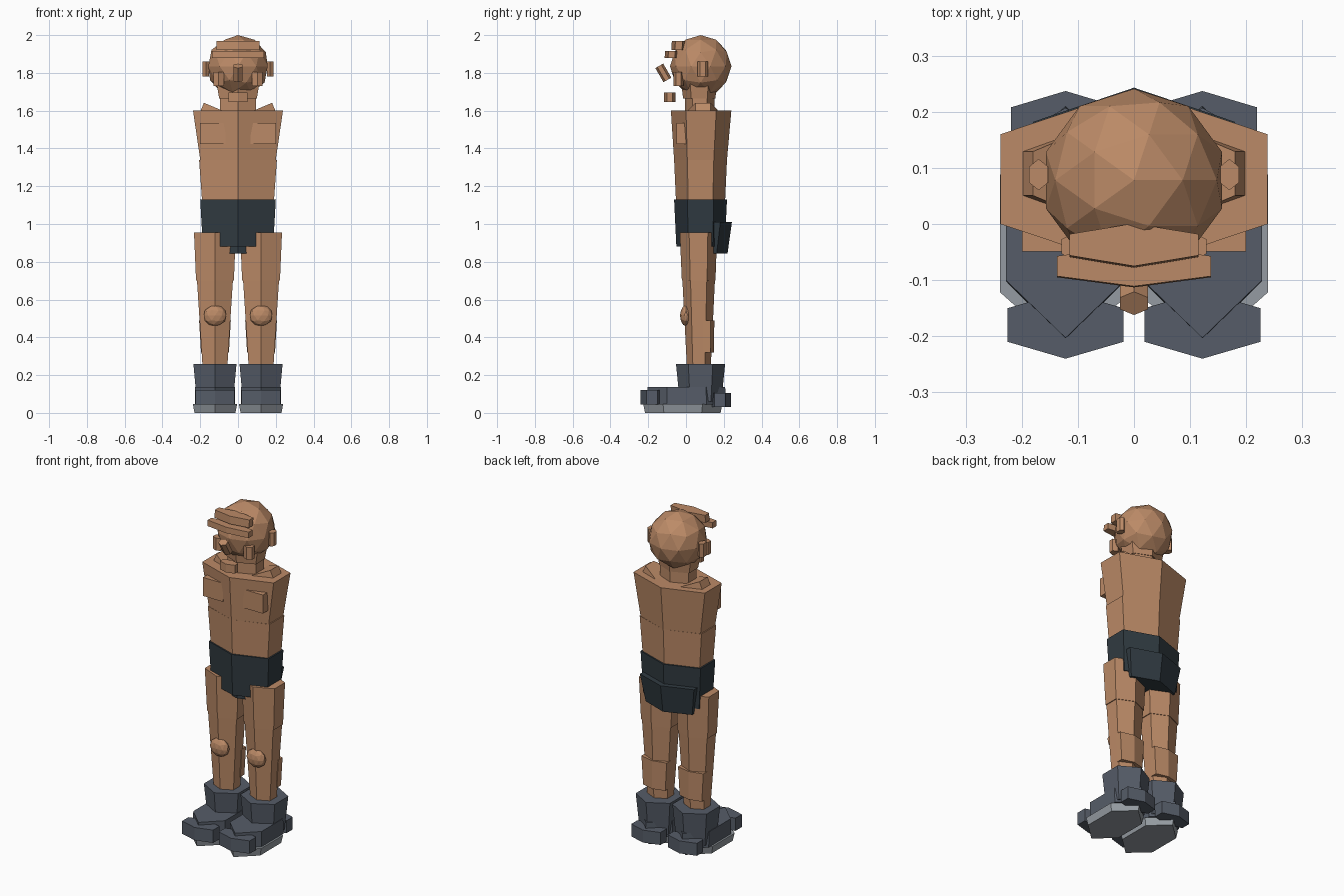
import bpy, bmesh, math
from mathutils import Matrix, Vector

if "Cube" in bpy.data.objects:
    bpy.data.objects.remove(bpy.data.objects["Cube"])


def material(name, rgb):
    m = bpy.data.materials.new(name)
    m.diffuse_color = (*rgb, 1)
    m.use_nodes = True
    m.node_tree.nodes["Principled BSDF"].inputs["Base Color"].default_value = m.diffuse_color
    return m


SKIN = material("tan skin", (0.50, 0.255, 0.135))
SHORTS = material("dark shorts", (0.030, 0.043, 0.053))
BOOT = material("slate boot", (0.092, 0.108, 0.138))
SOLE = material("grey sole", (0.30, 0.33, 0.36))


def finish(bm, name, mat):
    bmesh.ops.recalc_face_normals(bm, faces=bm.faces)
    me = bpy.data.meshes.new(name)
    bm.to_mesh(me)
    bm.free()
    me.materials.append(mat)
    ob = bpy.data.objects.new(name, me)
    bpy.context.collection.objects.link(ob)
    return ob


def hexa(name, mat, z0, z1, low, high, x=0, tilt=None):
    """Hexagonal prism, points toward +-y; low/high = (half width, depth radius, centre y)."""
    bm = bmesh.new()
    rings = []
    for z, (w, r, cy) in ((z0, low), (z1, high)):
        rings.append([bm.verts.new((x + w * sx, cy + r * sy, z)) for sx, sy in
                      ((0, -1), (1, -.5), (1, .5), (0, 1), (-1, .5), (-1, -.5))])
    a, b = rings
    bm.faces.new(a[::-1])
    bm.faces.new(b)
    for i in range(6):
        j = (i + 1) % 6
        bm.faces.new((a[i], a[j], b[j], b[i]))
    if tilt:
        axis, deg = tilt
        c = Vector((x, (low[2] + high[2]) / 2, (z0 + z1) / 2))
        bmesh.ops.rotate(bm, verts=bm.verts, cent=c,
                         matrix=Matrix.Rotation(math.radians(deg), 3, axis))
    return finish(bm, name, mat)


def ball(name, mat, centre, radii):
    bm = bmesh.new()
    bmesh.ops.create_icosphere(bm, subdivisions=2, radius=1)
    bmesh.ops.scale(bm, vec=radii, verts=bm.verts)
    bmesh.ops.translate(bm, vec=centre, verts=bm.verts)
    return finish(bm, name, mat)


def box(name, mat, centre, size):
    bm = bmesh.new()
    bmesh.ops.create_cube(bm, size=1)
    bmesh.ops.scale(bm, vec=size, verts=bm.verts)
    bmesh.ops.translate(bm, vec=centre, verts=bm.verts)
    return finish(bm, name, mat)


# Torso and shorts
hexa("chest", SKIN, 1.34, 1.60, (.200, .140, .077), (.238, .160, .080))
hexa("abdomen", SKIN, 1.12, 1.34, (.190, .130, .077), (.206, .140, .077))
hexa("shorts", SHORTS, .88, 1.13, (.186, .128, .077), (.200, .140, .077))
hexa("seat_of_shorts", SHORTS, .845, 1.01, (.155, .115, .105), (.180, .122, .121))

# Head
hexa("neck", SKIN, 1.58, 1.74, (.095, .078, .073), (.095, .078, .073))
hexa("jaw", SKIN, 1.665, 1.74, (.100, .085, .070), (.112, .095, .070))
ball("head", SKIN, (0, .078, 1.835), (.165, .163, .165))
hexa("upper_brow", SKIN, 1.922, 1.968, (.115, .038, -.040), (.115, .038, -.037))
hexa("lower_brow", SKIN, 1.880, 1.915, (.137, .036, -.077), (.137, .036, -.075))
hexa("nose", SKIN, 1.757, 1.843, (.025, .024, -.120), (.025, .024, -.120), tilt=("X", 30))
hexa("chin", SKIN, 1.645, 1.695, (.050, .030, -.086), (.050, .030, -.086))

for side, s in (("left", 1), ("right", -1)):
    # Face and shoulder details
    hexa(side + "_ear", SKIN, 1.78, 1.86, (.017, .028, .088), (.017, .028, .088), x=s * .170)
    hexa(side + "_cheek", SKIN, 1.73, 1.805, (.027, .026, -.040), (.027, .026, -.040), x=s * .102)
    hexa(side + "_shoulder_pad", SKIN, 1.545, 1.605, (.10, .078, .09), (.10, .078, .09),
         x=s * .10, tilt=("Y", -23 * s))
    box(side + "_pectoral", SKIN, (s * .133, -.014, 1.48), (.134, .07, .112))
    # Leg
    lx = s * .122
    hexa(side + "_thigh", SKIN, .70, .955, (.100, .089, .067), (.111, .099, .066), x=lx)
    hexa(side + "_shin", SKIN, .22, .70, (.064, .062, .068), (.095, .086, .067), x=lx)
    hexa(side + "_calf", SKIN, .32, .49, (.074, .038, .110), (.084, .040, .110), x=lx)
    ball(side + "_knee", SKIN, (lx, .0, .515), (.062, .032, .056))
    # Boot
    hexa(side + "_boot_shaft", BOOT, .06, .26, (.096, .110, .077), (.114, .130, .077), x=lx)
    hexa(side + "_boot_foot", BOOT, .045, .138, (.106, .212, .004), (.106, .205, .002), x=lx)
    hexa(side + "_toe_cap", BOOT, .045, .122, (.103, .060, -.180), (.103, .060, -.180), x=lx)
    hexa(side + "_heel", BOOT, .03, .105, (.097, .058, .179), (.097, .058, .179), x=lx)
    hexa(side + "_sole", SOLE, 0, .046, (.108, .200, -.017), (.117, .209, -.017), x=lx)
